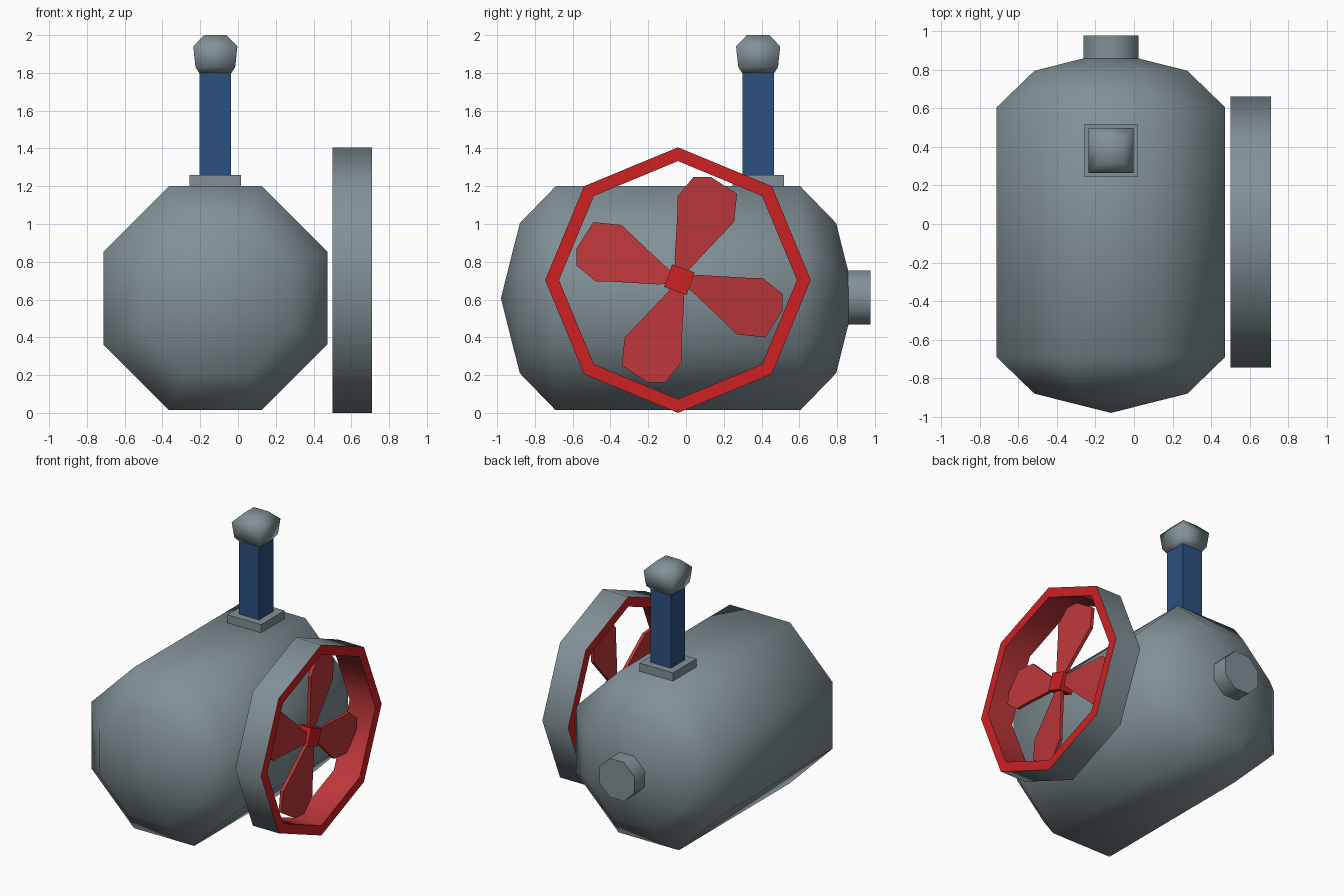
import bpy, bmesh, math
from mathutils import Vector, Matrix

if "Cube" in bpy.data.objects:
    bpy.data.objects.remove(bpy.data.objects["Cube"])


def material(name, rgb):
    m = bpy.data.materials.new(name)
    m.diffuse_color = (*rgb, 1)
    m.use_nodes = True
    m.node_tree.nodes["Principled BSDF"].inputs["Base Color"].default_value = m.diffuse_color
    return m


GREY = material("steel grey", (0.22, 0.28, 0.305))
BLUE = material("dark blue", (0.025, 0.08, 0.216))
RED = material("bright red", (0.61, 0.015, 0.017))
SOFT_RED = material("soft red", (0.51, 0.038, 0.042))


def finish(name, bm, mats, smooth_deg=0):
    """Clean up, mark sharp edges and link the object."""
    bmesh.ops.remove_doubles(bm, verts=bm.verts, dist=1e-5)
    bmesh.ops.recalc_face_normals(bm, faces=bm.faces)
    limit = math.radians(smooth_deg)
    for f in bm.faces:
        f.smooth = smooth_deg > 0
    for e in bm.edges:
        e.smooth = len(e.link_faces) == 2 and e.calc_face_angle(0) < limit
    me = bpy.data.meshes.new(name)
    bm.to_mesh(me)
    bm.free()
    for m in mats:
        me.materials.append(m)
    ob = bpy.data.objects.new(name, me)
    bpy.context.collection.objects.link(ob)
    return ob


def ring_points(axis, pos, r, c, sides, phase):
    """A regular polygon of circumradius r, square to an axis."""
    pts = []
    for i in range(sides):
        a = phase + 2 * math.pi * i / sides
        u, v = r * math.cos(a), r * math.sin(a)
        if axis == 'X':
            pts.append((pos, c[0] + u, c[1] + v))
        elif axis == 'Y':
            pts.append((c[0] + u, pos, c[1] + v))
        else:
            pts.append((c[0] + u, c[1] + v, pos))
    return pts


def lathe(axis, profile, c, sides, phase, closed=False):
    """Loft polygon rings given as (position, circumradius) along an axis."""
    bm = bmesh.new()
    rings = [[bm.verts.new(p) for p in ring_points(axis, pos, r, c, sides, phase)]
             for pos, r in profile]
    pairs = list(zip(rings, rings[1:]))
    if closed:
        pairs.append((rings[-1], rings[0]))
    for k, (a, b) in enumerate(pairs):
        for i in range(sides):
            j = (i + 1) % sides
            bm.faces.new((a[i], a[j], b[j], b[i])).material_index = k if closed else 0
    if not closed:
        for (pos, r), ring in ((profile[0], rings[0]), (profile[-1], rings[-1])):
            if r > 0:
                bm.faces.new(ring)
    return bm


K8 = 1 / math.cos(math.pi / 8)     # apothem to circumradius, octagon
K4 = math.sqrt(2)                  # same, square
FLAT8, FLAT4 = math.pi / 8, math.pi / 4

# Tank: octagonal capsule along y
half = [(0.6475, 0.593), (0.8375, 0.397), (0.9375, 0)]
profile = [(-0.0425 - y, r * K8) for y, r in reversed(half)]
profile += [(-0.0425 + y, r * K8) for y, r in half]
finish("tank", lathe('Y', profile, (-0.12, 0.607), 8, FLAT8), [GREY], 60)

# Rear outlet
finish("rear_outlet", lathe('Y', [(0.8, 0.143 * K8), (0.977, 0.143 * K8)],
                            (-0.12, 0.61), 8, FLAT8), [GREY], 60)

# Stack: base plate, blue post, rounded cap
STACK = (-0.12, 0.382)
finish("stack_base", lathe('Z', [(1.18, 0.137 * K4), (1.26, 0.137 * K4)],
                           STACK, 4, FLAT4), [GREY])
finish("stack_post", lathe('Z', [(1.25, 0.083 * K4), (1.81, 0.083 * K4)],
                           STACK, 4, FLAT4), [BLUE])
finish("stack_cap", lathe('Z', [(1.8, 0.085 * K4), (1.83, 0.105 * K4),
                                (1.94, 0.117 * K4), (2.0, 0.06 * K4)],
                          STACK, 4, FLAT4), [GREY], 100)

# Fan ring: grey outside, bright rims, softer red inside
FAN = (-0.0425, 0.703)
bm = lathe('X', [(0.5, 0.703), (0.71, 0.703), (0.71, 0.63), (0.5, 0.63)],
           FAN, 8, 0, closed=True)
finish("fan_ring", bm, [GREY, RED, SOFT_RED, RED], 60)

# Fan hub
HUB = (-0.035, 0.705)
finish("fan_hub", lathe('X', [(0.545, 0.09), (0.65, 0.09)],
                        HUB, 4, FLAT4 - math.radians(20)), [RED])

# Fan blades: one slightly pitched outline, repeated four times
outline = [(-0.02, 0.05), (-0.025, 0.11), (-0.01, 0.36), (-0.01, 0.44),
           (0.075, 0.545), (0.165, 0.545), (0.305, 0.455), (0.29, 0.307),
           (0.085, 0.09), (0.04, 0.04)]
for n in range(4):
    bm = bmesh.new()
    rot = Matrix.Rotation(n * math.pi / 2, 3, 'X')
    layers = []
    for dx in (-0.012, 0.012):
        layers.append([bm.verts.new(Vector((0.6 + dx, *HUB)) +
                                    rot @ Vector((0.1 * (0.13 - y), y, z)))
                       for y, z in outline])
    back, front = layers
    bm.faces.new(back)
    bm.faces.new(front)
    for i in range(len(outline)):
        j = (i + 1) % len(outline)
        bm.faces.new((back[i], back[j], front[j], front[i]))
    finish(f"fan_blade_{n + 1}", bm, [SOFT_RED])
